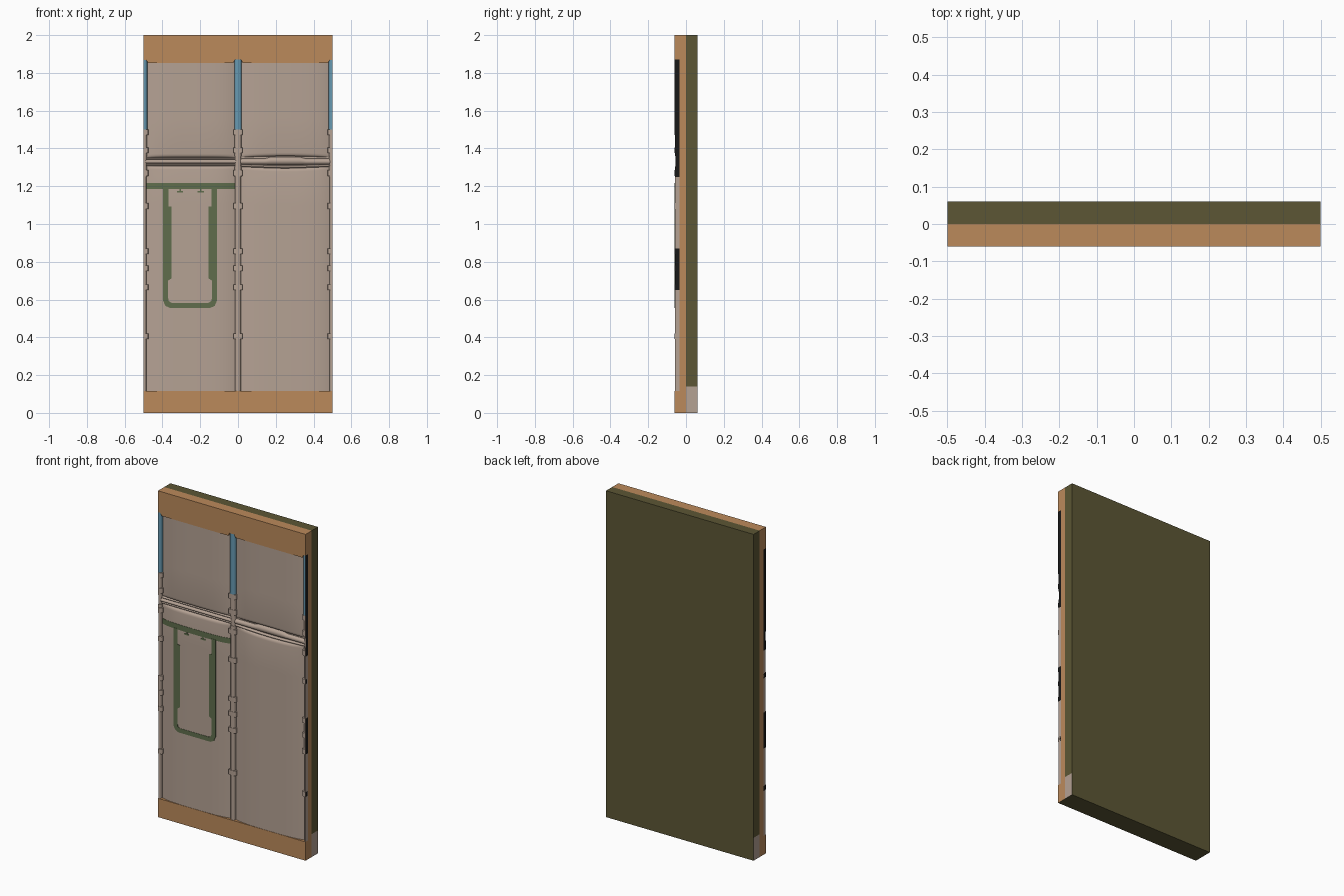
import bpy, bmesh, math

if "Cube" in bpy.data.objects:
    bpy.data.objects.remove(bpy.data.objects["Cube"])


def material(name, rgb):
    m = bpy.data.materials.new(name)
    m.diffuse_color = (*rgb, 1)
    m.use_nodes = True
    m.node_tree.nodes["Principled BSDF"].inputs["Base Color"].default_value = m.diffuse_color
    return m


ORANGE = material("tan_orange", (0.50, 0.255, 0.105))
BEIGE = material("warm_beige", (0.46, 0.36, 0.295))
OLIVE = material("dark_olive", (0.107, 0.094, 0.035))
BLUE = material("pipe_blue", (0.135, 0.32, 0.44))
GREEN = material("stencil_green", (0.115, 0.155, 0.073))
BLACK = material("black", (0.009, 0.009, 0.009))


def finish(name, bm, mats, rule=None, flat=False):
    """Turn a bmesh into an object; rule(face) gives its material slot."""
    bm.normal_update()
    if rule:
        for f in bm.faces:
            f.material_index = rule(f)
    me = bpy.data.meshes.new(name)
    bm.to_mesh(me)
    bm.free()
    for m in mats:
        me.materials.append(m)
    ob = bpy.data.objects.new(name, me)
    bpy.context.collection.objects.link(ob)
    if not flat:
        bpy.ops.object.select_all(action='DESELECT')
        ob.select_set(True)
        bpy.context.view_layer.objects.active = ob
        bpy.ops.object.shade_smooth_by_angle(angle=math.radians(35))
    return ob


def loft(name, rings, mats, rule=None, flat=False):
    """Skin closed rings of points and cap both ends."""
    bm = bmesh.new()
    rows = [[bm.verts.new(p) for p in r] for r in rings]
    n = len(rows[0])
    for a, b in zip(rows, rows[1:]):
        for i in range(n):
            j = (i + 1) % n
            bm.faces.new((a[i], a[j], b[j], b[i]))
    bm.faces.new(rows[0])
    bm.faces.new(rows[-1])
    bmesh.ops.recalc_face_normals(bm, faces=bm.faces)
    return finish(name, bm, mats, rule, flat)


def plate(name, outline, y0, y1, mats, rule=None):
    """Extrude an x-z outline along y."""
    return loft(name, [[(x, y, z) for x, z in outline] for y in (y0, y1)], mats, rule, True)


def rect(x0, x1, z0, z1):
    return [(x0, z0), (x1, z0), (x1, z1), (x0, z1)]


def underside(f):
    return 1 if f.normal.z < -0.9 and f.calc_center_median().z < 0.01 else 0


# back slab: olive, with beige ends near the floor
plate("back_slab", rect(-0.5, 0.5, 0.14, 2), 0, 0.06, [OLIVE])
plate("back_slab_foot", rect(-0.5, 0.5, 0, 0.14), 0, 0.06, [OLIVE, BEIGE],
      lambda f: 1 if abs(f.normal.x) > 0.9 else 0)

# orange frame: core, side rails, bottom beam, top beam notched for the pipes
plate("frame_core", rect(-0.5, 0.5, 0.1, 1.9), -0.02, 0, [ORANGE])
for s, side in ((-1, "left"), (1, "right")):
    plate(side + "_side_rail", rect(s * 0.488, s * 0.5, 0.1, 1.88), -0.035, -0.01, [ORANGE])
plate("bottom_beam", rect(-0.5, 0.5, 0, 0.115), -0.06, 0, [ORANGE, OLIVE], underside)
plate("top_beam", [(-0.5, 2), (-0.5, 1.87), (-0.486, 1.868), (-0.476, 1.852),
                   (-0.026, 1.852), (-0.016, 1.87), (0.016, 1.87), (0.026, 1.852),
                   (0.476, 1.852), (0.486, 1.868), (0.5, 1.87), (0.5, 2)],
      -0.06, 0, [ORANGE])
plate("rail_backing", rect(-0.499, 0.499, 1.28, 1.38), -0.036, -0.015, [BEIGE])


def swell(x):
    """How far the panels bulge forward at x (0 at the pipes, 1 mid-panel)."""
    return 1 - abs((abs(x) - 0.25) / 0.25) ** 4


# wall panels: bulge forward between the pipes, round off into the rail groove
def panel(name, x0, x1, z_beam, z_groove, sag, n=24):
    bm = bmesh.new()
    way = 1 if z_groove > z_beam else -1
    rows = []
    for inset, depth in ((None, 1), (0.4, 1), (0.2, 1), (0.018, 1), (0.009, 0.93),
                         (0.003, 0.75), (0, 0.45), (0, 0)):
        row = []
        for i in range(n + 1):
            x = x0 + (x1 - x0) * i / n
            lip = z_groove - way * sag * math.sin(math.pi * i / n)
            z = z_beam if inset is None else lip - way * inset
            row.append(bm.verts.new((x, -0.035 - 0.0232 * swell(x) * depth, z)))
        rows.append(row)
    for a, b in zip(rows, rows[1:]):
        for i in range(n):
            q = (a[i], a[i + 1], b[i + 1], b[i])
            bm.faces.new(q if way > 0 else q[::-1])
    finish(name, bm, [BEIGE])


for side, x0, x1, up, low in (("left", -0.499, 0, 0, 0), ("right", 0, 0.499, 0.006, 0.012)):
    panel(side + "_lower_panel", x0, x1, 0.11, 1.307, low)
    panel(side + "_upper_panel", x0, x1, 1.86, 1.353, up)


# vertical pipes and clips: rounded section, cut off at the outer edges
def upright(name, x, z0, z1, rx, front, mat, cap=BEIGE, power=0.65):
    a0, a1 = (90, 180) if x > 0.4 else (0, 90) if x < -0.4 else (0, 180)
    depth = -0.034 - front
    pts = []
    for i in range(13):
        a = math.radians(a0 + (a1 - a0) * i / 12)
        c, s = math.cos(a), max(math.sin(a), 0)
        pts.append((x + rx * math.copysign(abs(c) ** power, c) * (abs(c) > 1e-6),
                    -0.034 - depth * s ** power))
    if x > 0.4:
        pts.insert(0, (x, -0.034))
    elif x < -0.4:
        pts.append((x, -0.034))
    loft(name, [[(px, py, z) for px, py in pts] for z in (z0, z1)], [mat, cap],
         lambda f: 1 if abs(f.calc_center_median().x) > 0.4999 else 0)


SEGMENTS = [  # name, bottom, top, half width, front, colour, cut-end colour
    ("lower_pipe", 0.115, 0.65, 0.015, -0.058, BEIGE, BEIGE),
    ("lower_sleeve", 0.65, 0.87, 0.017, -0.059, BEIGE, BLACK),
    ("middle_pipe", 0.87, 1.25, 0.015, -0.058, BEIGE, BEIGE),
    ("upper_sleeve", 1.25, 1.305, 0.018, -0.059, BEIGE, BLACK),
    ("sleeve_neck", 1.305, 1.36, 0.017, -0.055, BEIGE, BLACK),
    ("top_sleeve", 1.36, 1.5, 0.018, -0.059, BEIGE, BLACK),
    ("blue_pipe", 1.5, 1.87, 0.020, -0.0598, BLUE, BLACK),
]
CLIPS = [0.405, 0.665, 0.765, 0.855, 1.095, 1.27, 1.39, 1.485]
for label, x in (("left", -0.5), ("centre", 0), ("right", 0.5)):
    for nm, z0, z1, rx, front, mat, cap in SEGMENTS:
        upright(f"{label}_{nm}", x, z0, z1, rx, front, mat, cap)
    for k, z in enumerate(CLIPS):
        upright(f"{label}_clip_{k + 1}", x, z - 0.015, z + 0.015, 0.025, -0.06, BEIGE, BLACK, 0.3)


# horizontal rails: sections of (x, centre z, half height, depth)
def rail(name, sections):
    rings = []
    for x, zc, h, d in sections:
        rings.append([(x, -0.033 - d * math.sin(math.pi * i / 10),
                       zc + h * math.cos(math.pi * i / 10)) for i in range(11)])
    loft(name, rings, [BEIGE])


for k, (z, h, d) in enumerate(((1.346, 0.007, 0.016), (1.33, 0.012, 0.022), (1.314, 0.007, 0.016))):
    rail(f"left_rail_{k + 1}", [(-0.49, z, h, d), (-0.01, z, h, d)])
rail("right_handle_bar", [(0.01, 1.33, 0.016, 0.019), (0.14, 1.33, 0.016, 0.019),
                          (0.175, 1.334, 0.022, 0.022), (0.325, 1.334, 0.022, 0.022),
                          (0.36, 1.33, 0.016, 0.019), (0.49, 1.33, 0.016, 0.019)])
rail("right_lower_lip", [(0.01 + 0.48 * t / 8, 1.309 - 0.008 * math.sin(math.pi * t / 8),
                          0.008, 0.017) for t in range(9)])

# green stencil on the left panel: cross strip following the bulge, U-frame with pads, two hooks
strip = []
for i in range(25):
    x = -0.484 + 0.467 * i / 24
    y = -0.035 - 0.0232 * swell(x)
    strip.append([(x, y - 0.0015, 1.184), (x, y - 0.0015, 1.217), (x, y + 0.003, 1.217), (x, y + 0.003, 1.184)])
loft("stencil_cross_strip", strip, [GREEN])
Y0, Y1 = -0.0598, -0.054
C, W = -0.254, 0.143
half_u = [(W, 1.19), (W, 0.595), (W - 0.012, 0.567), (W - 0.035, 0.556)]
half_in = [(W - 0.045, 0.583), (W - 0.03, 0.592), (W - 0.027, 0.61), (W - 0.027, 0.7),
           (W - 0.045, 0.712), (W - 0.045, 1.092), (W - 0.028, 1.094), (W - 0.028, 1.19)]
outline = ([(C + x, z) for x, z in half_u] + [(C - x, z) for x, z in reversed(half_u)]
           + [(C - x, z) for x, z in reversed(half_in)] + [(C + x, z) for x, z in half_in])
plate("stencil_u_frame", outline, Y0, Y1, [GREEN])
for k, x in enumerate((-0.307, -0.197)):
    plate(f"stencil_hook_{k + 1}", [(x - 0.004, 1.186), (x - 0.004, 1.175), (x - 0.017, 1.175),
                                    (x - 0.017, 1.166), (x + 0.017, 1.166), (x + 0.017, 1.175),
                                    (x + 0.004, 1.175), (x + 0.004, 1.186)], Y0, Y1, [GREEN])
